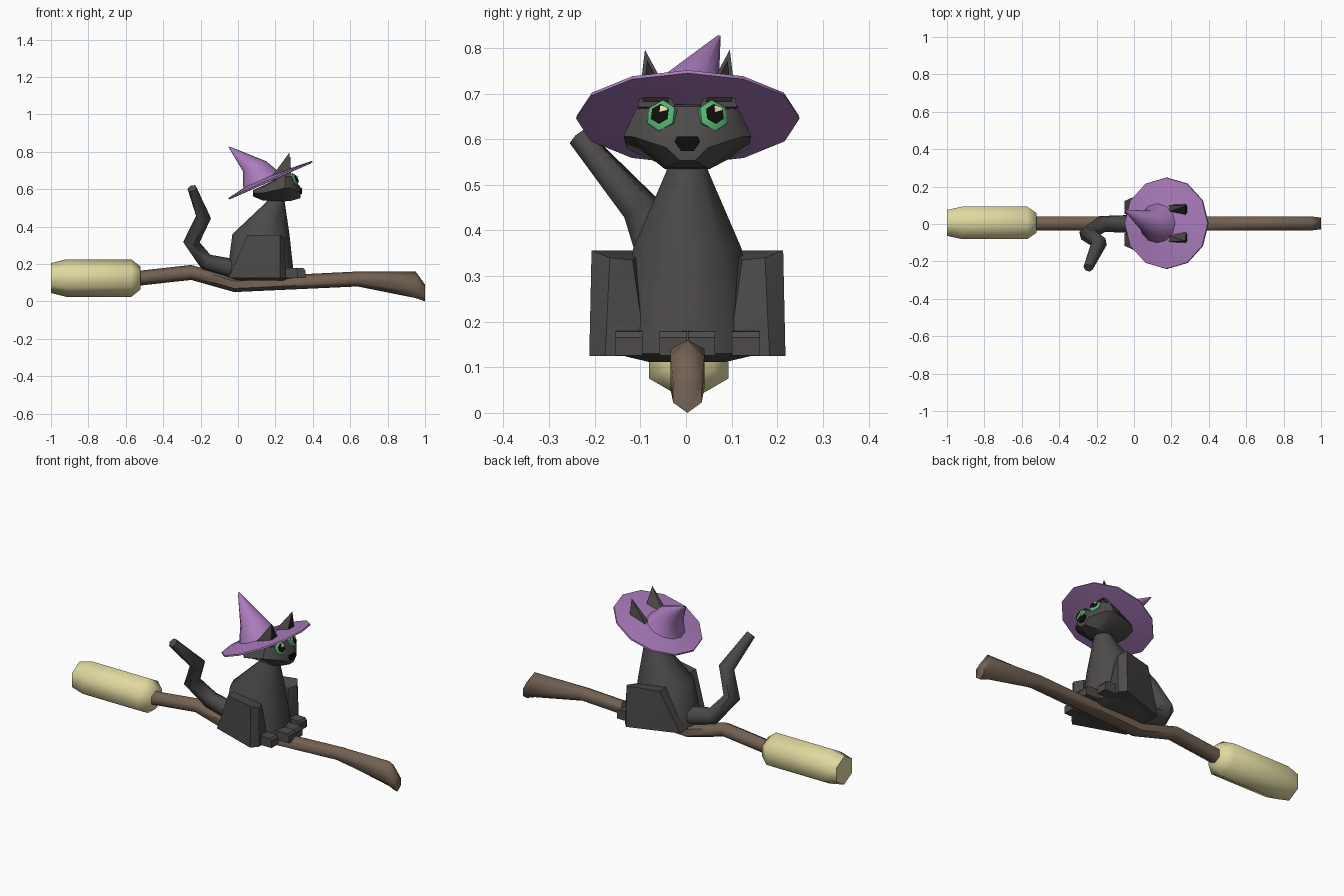
import bpy, bmesh, math
from mathutils import Vector, Matrix

if "Cube" in bpy.data.objects:
    bpy.data.objects.remove(bpy.data.objects["Cube"])


def material(name, rgb):
    m = bpy.data.materials.new(name)
    m.use_nodes = True
    m.diffuse_color = (*rgb, 1)
    m.node_tree.nodes["Principled BSDF"].inputs["Base Color"].default_value = (*rgb, 1)
    return m


FUR = material("charcoal fur", (0.075, 0.07, 0.068))
DARK = material("inner ear", (0.022, 0.018, 0.018))
BLACK = material("black", (0.004, 0.004, 0.004))
GREEN = material("eye green", (0.09, 0.45, 0.17))
GLINT = material("eye glint", (0.8, 0.72, 0.42))
PURPLE = material("hat purple", (0.40, 0.20, 0.50))
WOOD = material("brown wood", (0.17, 0.12, 0.085))
STRAW = material("straw", (0.75, 0.69, 0.35))


def finish(bm, name, mat, angle):
    bmesh.ops.recalc_face_normals(bm, faces=bm.faces)
    me = bpy.data.meshes.new(name)
    bm.to_mesh(me)
    bm.free()
    me.materials.append(mat)
    ob = bpy.data.objects.new(name, me)
    bpy.context.collection.objects.link(ob)
    bpy.ops.object.select_all(action='DESELECT')
    ob.select_set(True)
    bpy.context.view_layer.objects.active = ob
    if angle:
        bpy.ops.object.shade_smooth_by_angle(angle=math.radians(angle))
    return ob


def loft(name, rings, mat, angle=40):
    """Skin a list of equal-length point rings and cap both ends."""
    bm = bmesh.new()
    loops = [[bm.verts.new(p) for p in ring] for ring in rings]
    n = len(loops[0])
    for a, b in zip(loops, loops[1:]):
        for i in range(n):
            j = (i + 1) % n
            bm.faces.new((a[i], a[j], b[j], b[i]))
    bm.faces.new(loops[0])
    bm.faces.new(loops[-1])
    return finish(bm, name, mat, angle)


def hull(name, points, mat, angle=0):
    bm = bmesh.new()
    for p in points:
        bm.verts.new(p)
    bmesh.ops.convex_hull(bm, input=bm.verts)
    bmesh.ops.dissolve_limit(bm, angle_limit=0.02, verts=bm.verts, edges=bm.edges)
    return finish(bm, name, mat, angle)


def ellipse(c, u, v, n, phase=0.0):
    c, u, v = Vector(c), Vector(u), Vector(v)
    turns = [phase + 2 * math.pi * i / n for i in range(n)]
    return [c + u * math.cos(t) + v * math.sin(t) for t in turns]


# Broom handle: bent hexagonal stick with a flared, slanted end
stick = [(-0.54, 0.083, 0.163), (-0.25, 0.115, 0.195), (-0.02, 0.05, 0.128),
         (0.64, 0.08, 0.16), (0.95, 0.018, 0.16)]
rings = [ellipse((x, 0.003, (lo + hi) / 2), (0, 0, (hi - lo) / 2), (0, 0.043, 0), 6)
         for x, lo, hi in stick]
rings.append(ellipse((1.0, 0.003, 0.045), (0, 0, 0.045), (0, 0.036, 0), 6))
loft("broom_handle", rings, WOOD, 62)

# Broom brush
loft("broom_brush", [ellipse((x, 0.006, 0.125), (0, 0, r), (0, r, 0), 6)
                     for x, r in [(-1, 0.08), (-0.92, 0.1), (-0.57, 0.1), (-0.52, 0.06)]],
     STRAW, 62)

# Body: rear x, front x and half width at each height
rings = []
for z, back, front, half in [(0.112, 0, 0.26, 0.09), (0.13, -0.06, 0.30, 0.17),
                             (0.36, -0.03, 0.275, 0.125), (0.53, 0.15, 0.25, 0.048),
                             (0.57, 0.17, 0.24, 0.045)]:
    rings.append(ellipse(((back + front) / 2, 0.003, z), ((front - back) / 2, 0, 0),
                         (0, half, 0), 10))
loft("body", rings, FUR, 45)

# Tail: hexagonal tube swept along a crooked path
path = [Vector(p) for p in [(0.02, 0, 0.165), (-0.17, 0, 0.21), (-0.25, -0.055, 0.315),
                            (-0.185, -0.10, 0.45), (-0.245, -0.235, 0.605)]]
rings = []
for i, p in enumerate(path):
    d = (path[min(i + 1, 4)] - path[max(i - 1, 0)]).normalized()
    side = d.cross(Vector((0.3, 1, 0))).normalized()
    r = (0.055, 0.046, 0.045, 0.042, 0.026)[i]
    rings.append(ellipse(p, side * r, d.cross(side) * r, 6))
loft("tail", rings, FUR, 62)

# Haunches and paws, one set per side
for s, side in ((1, "left"), (-1, "right")):
    hull(side + "_haunch",
         [(x, s * y + 0.003, z) for x, y, z in [
             (-0.05, 0.05, 0.125), (-0.05, 0.12, 0.125), (0.05, 0.09, 0.356),
             (0.05, 0.165, 0.356), (0.23, 0.12, 0.335), (0.225, 0.21, 0.356),
             (0.25, 0.09, 0.125), (0.225, 0.215, 0.125), (0.25, 0.17, 0.34),
             (0.255, 0.18, 0.125)]], FUR, 25)
    for part, y, x0, x1 in (("front", 0.031, 0.25, 0.36), ("hind", 0.128, 0.2, 0.32)):
        hull(side + "_" + part + "_paw",
             [(x, s * (y + w) + 0.003, z)
              for w in (-0.03, 0.03)
              for x, z in [(x0, 0.125), (x0, 0.18), (x1 - 0.01, 0.178),
                           (x1, 0.165), (x1, 0.126)]], FUR, 30)

# Head: eight-sided sections from the nape to the snout
rings = []
for x, w, top, bot in [(0.08, 0.6, 0.595, 0.562), (0.13, 0.95, 0.618, 0.54),
                       (0.25, 1, 0.678, 0.535), (0.285, 0.84, 0.672, 0.538),
                       (0.335, 0.33, 0.61, 0.553)]:
    mid = bot + 0.5 * (top - bot)
    half = [(0.05, top), (0.11, top - 0.006), (0.14, mid), (0.05, bot)]
    rings.append([(x, y * w + 0.003, z) for y, z in half] +
                 [(x, -y * w + 0.003, z) for y, z in reversed(half)])
head = loft("head", rings, FUR, 40)

# Nose: trapezoid at the tip of the snout
hull("nose", [(x, y * k + 0.003, z) for x in (0.325, 0.343) for k in (-1, 1)
              for y, z in [(0.023, 0.606), (0.028, 0.594), (0.014, 0.574)]], BLACK)

# Eyes: domed irises with pupil and glint plates set on the face
bpy.context.view_layer.update()
for s, side in ((1, "left"), (-1, "right")):
    hit, spot, normal, _ = head.ray_cast(Vector((1, s * 0.056 + 0.003, 0.65)), Vector((-1, 0, 0)))
    n = Vector((1, s * 0.35, 0.42)).normalized()
    across = Vector((0, 0, 1)).cross(n).normalized()
    up = n.cross(across)

    def disc(offset, r):
        return ellipse(spot + n * offset, across * r * 1.03, up * r * 1.1, 6, math.pi / 6)

    loft(side + "_iris", [disc(-0.02, 0.033), disc(0.006, 0.033), disc(0.014, 0.022)], GREEN, 50)
    loft(side + "_pupil", [disc(0.012, 0.021), disc(0.016, 0.021)], BLACK, 0)
    c = spot + across * 0.009 + up * 0.011
    hull(side + "_glint", [c + n * h + across * a * 0.009 + up * b * 0.008
                           for h in (0.014, 0.018)
                           for a, b in [(-1, -1), (1, -0.4), (0.8, 0.4), (-1, 1)]], GLINT)

# Ears: pyramids rising through the brim, with a dark plate on the front
for s, side in ((1, "left"), (-1, "right")):
    tip = Vector((0.275, s * 0.093 + 0.003, 0.796))
    base = [Vector((x, s * y + 0.003, z)) for x, y, z in
            [(0.16, 0.055, 0.64), (0.16, 0.10, 0.64), (0.28, 0.108, 0.67), (0.28, 0.025, 0.67)]]
    hull(side + "_ear", base + [tip], FUR)
    front = [base[2], base[3], tip]
    mid = sum(front, Vector()) / 3
    inset = [mid + (p - mid) * 0.72 for p in front]
    hull(side + "_inner_ear", [p + Vector((o, 0, 0)) for p in inset for o in (-0.003, 0.004)], DARK)

# Hat: tilted twelve-sided brim and a crooked crown
tilt = math.radians(24)
u = Vector((math.cos(tilt), 0, math.sin(tilt)))
n = Vector((-math.sin(tilt), 0, math.cos(tilt)))
v = Vector((0, 1, 0))
c = Vector((0.175, 0.004, 0.645))
rings = [ellipse(c + u * a + n * h, u * r, v * r, 12)
         for a, h, r in [(0, -0.002, 0.23), (0, 0, 0.245), (0, 0.008, 0.243),
                         (-0.045, 0.024, 0.105), (-0.047, 0.105, 0.068)]]
rings.append(ellipse((-0.047, 0.072, 0.826), u * 0.004, v * 0.004, 12))
loft("hat", rings, PURPLE, 40)
